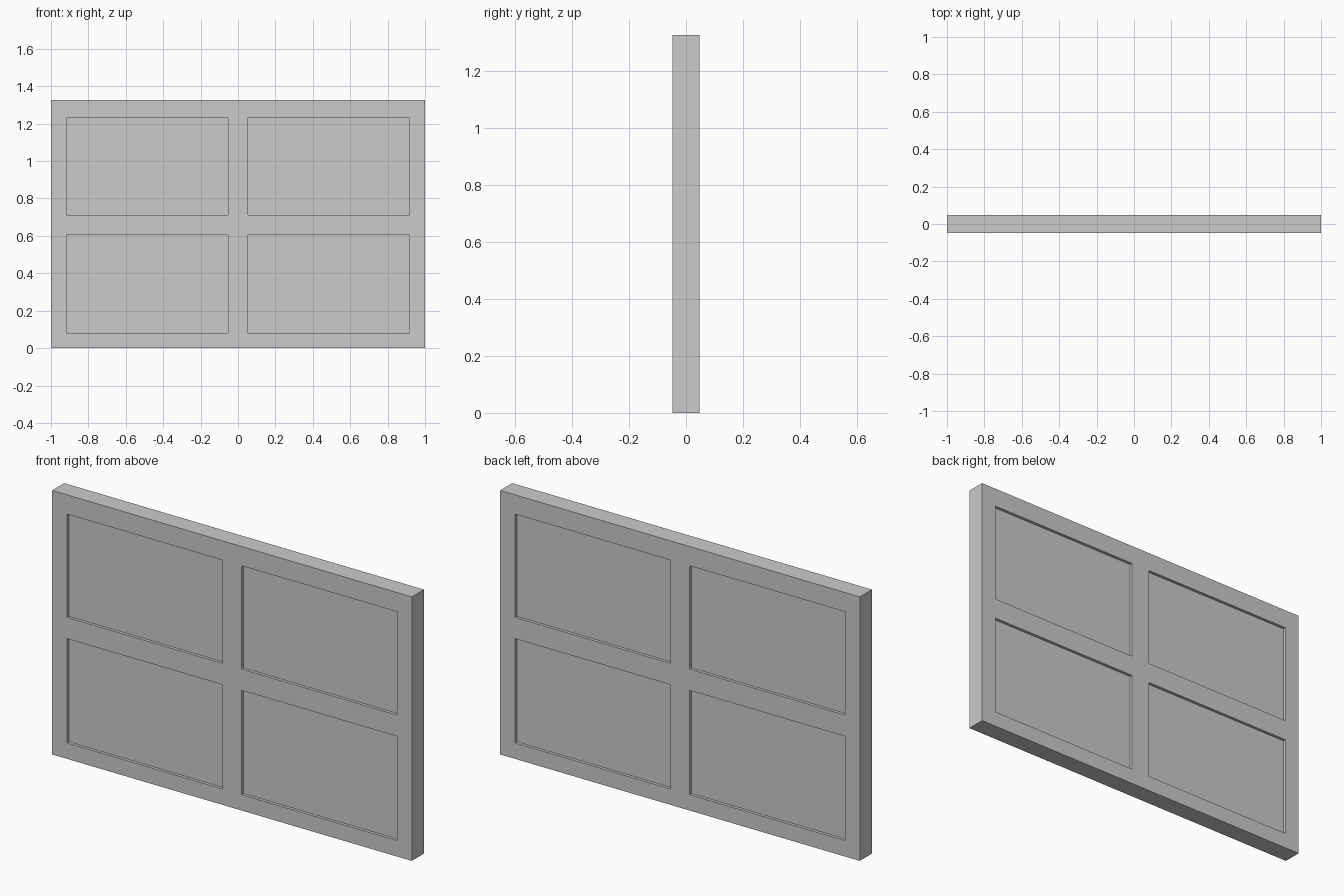
import bpy, bmesh
from mathutils import Vector

if "Cube" in bpy.data.objects:
    bpy.data.objects.remove(bpy.data.objects["Cube"])

HALF_THICK = 0.048
RECESS = 0.015
XS = [-1, -0.917, -0.053, 0.053, 0.917, 1]
ZS = [0, 0.08, 0.604, 0.711, 1.23, 1.327]

bm = bmesh.new()

# Front face: grid of frame bars and four panes
grid = [[bm.verts.new((x, -HALF_THICK, z)) for z in ZS] for x in XS]
panes = []
for i in range(5):
    for j in range(5):
        face = bm.faces.new((grid[i][j], grid[i + 1][j], grid[i + 1][j + 1], grid[i][j + 1]))
        if i in (1, 3) and j in (1, 3):
            panes.append(face)

# Outer rim, extruded back to the middle plane
rim = [e for e in bm.edges if e.is_boundary]
out = bmesh.ops.extrude_edge_only(bm, edges=rim)
for v in out["geom"]:
    if isinstance(v, bmesh.types.BMVert):
        v.co.y = 0

# Sunken panes
for face in panes:
    out = bmesh.ops.extrude_face_region(bm, geom=[face])
    verts = [g for g in out["geom"] if isinstance(g, bmesh.types.BMVert)]
    bmesh.ops.translate(bm, verts=verts, vec=Vector((0, RECESS, 0)))
    if face.is_valid:
        bmesh.ops.delete(bm, geom=[face], context='FACES_ONLY')

# Back half mirrors the front
half = bm.verts[:] + bm.edges[:] + bm.faces[:]
bmesh.ops.mirror(bm, geom=half, axis='Y', merge_dist=0.0001)
bmesh.ops.remove_doubles(bm, verts=bm.verts[:], dist=0.0001)
bmesh.ops.dissolve_limit(bm, angle_limit=0.01, verts=bm.verts[:], edges=bm.edges[:])
bmesh.ops.recalc_face_normals(bm, faces=bm.faces[:])

mesh = bpy.data.meshes.new("four_pane_panel")
bm.to_mesh(mesh)
bm.free()
panel = bpy.data.objects.new("four_pane_panel", mesh)
bpy.context.collection.objects.link(panel)
